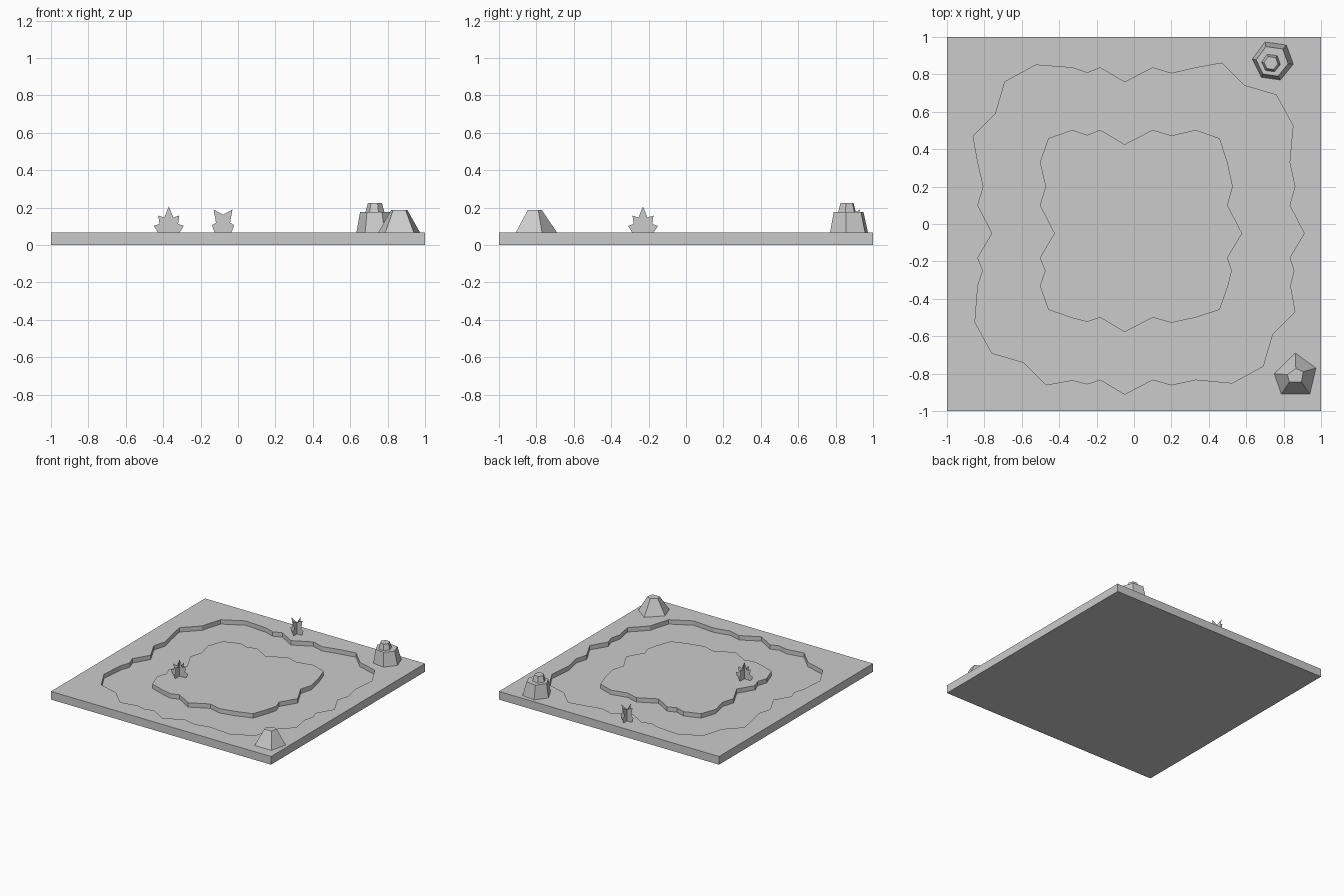
import bpy, bmesh
from math import radians
from mathutils import Vector, Matrix

if "Cube" in bpy.data.objects:
    bpy.data.objects.remove(bpy.data.objects["Cube"])

GROUND, FLOOR = 0.067, 0.031


def finish(bm, name):
    bmesh.ops.recalc_face_normals(bm, faces=bm.faces)
    me = bpy.data.meshes.new(name)
    bm.to_mesh(me)
    bm.free()
    ob = bpy.data.objects.new(name, me)
    bpy.context.collection.objects.link(ob)
    return ob


def loop(bm, pts, z):
    vs = [bm.verts.new((x, y, z)) for x, y in pts]
    es = [bm.edges.new((vs[i], vs[(i + 1) % len(vs)])) for i in range(len(vs))]
    return vs, es


def wall(bm, a, b):
    n = len(a)
    for i in range(n):
        j = (i + 1) % n
        bm.faces.new((a[i], a[j], b[j], b[i]))


def fill(bm, edges):
    bmesh.ops.triangle_fill(bm, use_beauty=True, edges=edges, normal=(0, 0, 1))


# Wavy shoreline: one rippled side plus one corner, turned four times
ALONG = (-.33, -.25, -.18, -.05, .10, .20, .33)
DIP = (0, -.027, 0, -.077, 0, -.03, 0)      # top and left sides
BULGE = (0, .02, -.003, .075, -.003, .025, -.003)  # bottom and right sides


def shore(base, corner):
    pts = []
    for side in range(4):                   # top, right, bottom, left
        us = list(zip(ALONG, DIP if side in (0, 3) else BULGE))
        if side in (1, 2):                  # ripples keep their x / y positions
            us = [(-u, d) for u, d in reversed(us)]
        rot = Matrix.Rotation(radians(-90 * side), 2)
        # the left side mirrors back onto the same y positions
        if side == 3:
            run = [(-(base + d), u) for u, d in us]
        elif side == 1:
            run = [(base + d, -u) for u, d in us]
        else:
            run = [tuple(rot @ Vector((u, base + d))) for u, d in us]
        pts += run + [tuple(rot @ Vector(c)) for c in corner]
    return pts


outer = shore(.835, [(.47, .86), (.59, .74), (.76, .69), (.85, .525)])
inner = shore(.503, [(.458, .458)])

# Ground tile with a sunken channel around an island
bm = bmesh.new()
square = [(-1, 1), (1, 1), (1, -1), (-1, -1)]
low, _ = loop(bm, square, 0)
top, top_e = loop(bm, square, GROUND)
o_top, o_top_e = loop(bm, outer, GROUND)
o_low, o_low_e = loop(bm, outer, FLOOR)
i_low, i_low_e = loop(bm, inner, FLOOR)
i_top, i_top_e = loop(bm, inner, GROUND)
fill(bm, top_e + o_top_e)
fill(bm, o_low_e + i_low_e)
fill(bm, i_top_e)
wall(bm, low, top)
wall(bm, o_top, o_low)
wall(bm, i_low, i_top)
bm.faces.new(low)
finish(bm, "ground_tile")


# Rocks: stacked polygon rings
def rock(name, rings):
    bm = bmesh.new()
    prev = None
    for pts, z in rings:
        vs, _ = loop(bm, pts, z)
        if prev:
            wall(bm, prev, vs)
        else:
            bm.faces.new(vs)
        prev = vs
    bm.faces.new(prev)
    finish(bm, name)


def scaled(pts, centre, s):
    return [(centre[0] + (x - .742) * s, centre[1] + (y - .87) * s) for x, y in pts]


rock("pointed_rock", [
    ([(.863, -.69), (.973, -.77), (.94, -.91), (.788, -.91), (.75, -.80)], GROUND),
    ([(.865, -.772), (.905, -.79), (.895, -.845), (.83, -.845), (.82, -.805)], .188)])

hexa = [(.70, .973), (.815, .957), (.852, .855), (.783, .77), (.68, .785), (.633, .882)]
rock("stepped_rock", [
    (hexa, GROUND),
    (scaled(hexa, (.738, .868), .78), .177),
    (scaled(hexa, (.732, .86), .46), .177),
    (scaled(hexa, (.732, .86), .34), .225)])


# Plants: two crossed flat leaf cards each
def plant(name, x, y, half):
    outline = half + [(-u, z) for u, z in reversed(half) if u > 0]
    bm = bmesh.new()
    for dx, dy in ((1, 0), (0, 1)):
        bm.faces.new([bm.verts.new((x + u * dx, y + u * dy, GROUND + z))
                      for u, z in outline])
    finish(bm, name)


plant("island_plant", -.37, -.23,
      [(.058, 0), (.08, .035), (.05, .045), (.056, .09), (.024, .08), (0, .138)])
plant("bank_plant", -.08, .88,
      [(.045, 0), (.06, .038), (.038, .052), (.05, .122), (0, .095)])
